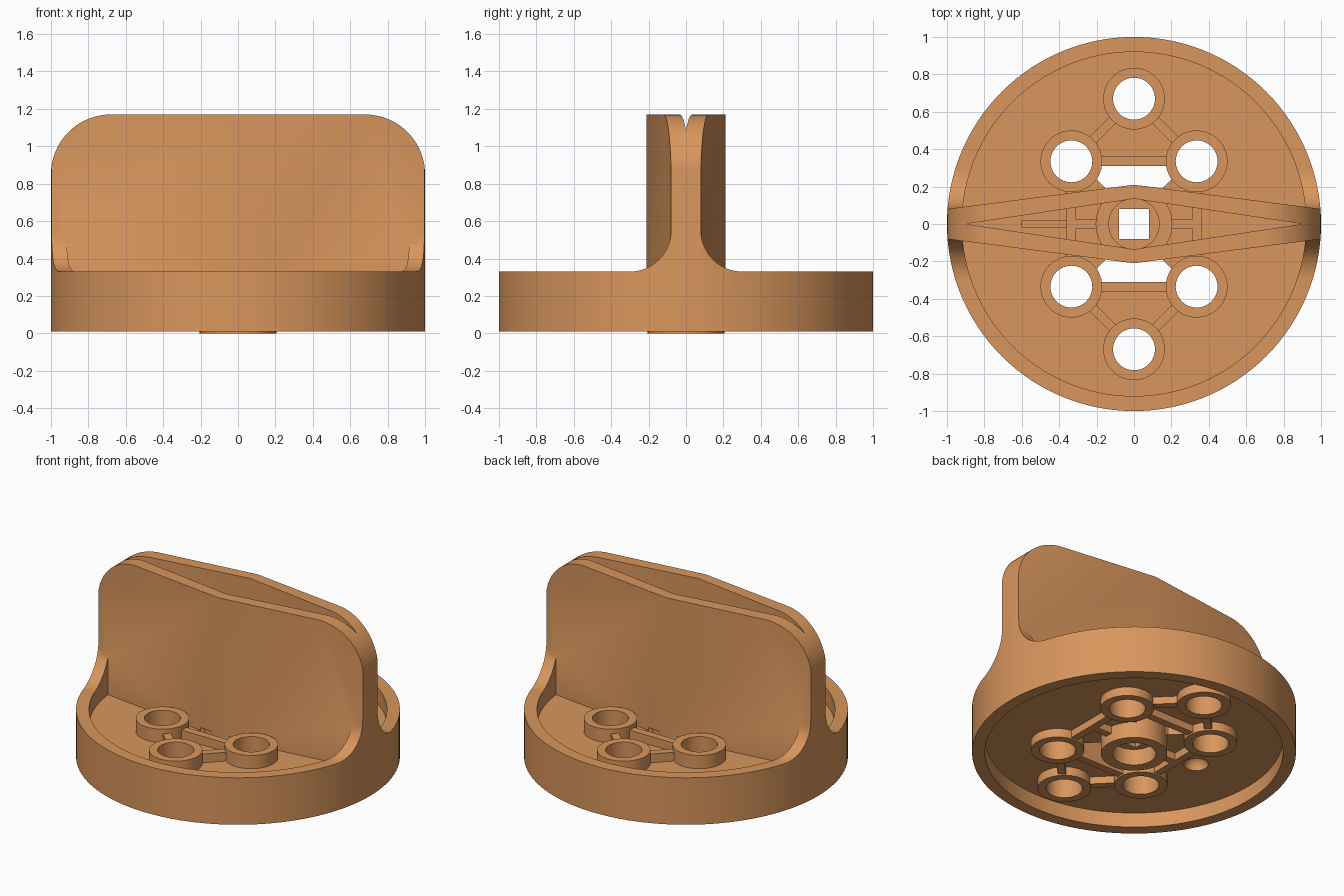
import bpy, bmesh
from math import pi, cos, sin, radians, atan2, hypot
from mathutils import Vector

if "Cube" in bpy.data.objects:
    bpy.data.objects.remove(bpy.data.objects["Cube"])

clay = bpy.data.materials.new("orange_plastic")
clay.use_nodes = True
clay.diffuse_color = (0.69, 0.305, 0.109, 1)
clay.node_tree.nodes["Principled BSDF"].inputs["Base Color"].default_value = clay.diffuse_color

FLOOR_LOW, FLOOR_TOP = 0.11, 0.22
RIM_TOP, TOP = 0.33, 1.17


def prism(name, points, lo, hi, axis="z"):
    """Extrude a 2D outline along one axis."""
    place = {"x": lambda a, b, h: (h, a, b),
             "y": lambda a, b, h: (a, h, b),
             "z": lambda a, b, h: (a, b, h)}[axis]
    bm = bmesh.new()
    face = bm.faces.new([bm.verts.new(place(a, b, lo)) for a, b in points])
    grown = bmesh.ops.extrude_face_region(bm, geom=[face])["geom"]
    shift = Vector(place(0, 0, hi - lo))
    bmesh.ops.translate(bm, vec=shift, verts=[v for v in grown if isinstance(v, bmesh.types.BMVert)])
    bmesh.ops.recalc_face_normals(bm, faces=bm.faces[:])
    mesh = bpy.data.meshes.new(name)
    bm.to_mesh(mesh)
    bm.free()
    mesh.materials.append(clay)
    obj = bpy.data.objects.new(name, mesh)
    bpy.context.collection.objects.link(obj)
    return obj


def arc(cx, cy, r, start, end, steps=16):
    angles = [radians(start + (end - start) * i / steps) for i in range(steps + 1)]
    return [(cx + r * cos(a), cy + r * sin(a)) for a in angles]


def disc(name, r, lo, hi, x=0, y=0, sides=48):
    return prism(name, arc(x, y, r, 0, 360, sides)[:-1], lo, hi)


def block(name, x, y, half_x, half_y, lo, hi):
    return prism(name, [(x - half_x, y - half_y), (x + half_x, y - half_y),
                        (x + half_x, y + half_y), (x - half_x, y + half_y)], lo, hi)


def combine(obj, other, operation):
    """Apply a boolean and discard the second shape."""
    mod = obj.modifiers.new(operation, "BOOLEAN")
    mod.operation, mod.solver, mod.object = operation, "EXACT", other
    bpy.context.view_layer.objects.active = obj
    bpy.ops.object.modifier_apply(modifier=mod.name)
    bpy.data.objects.remove(other)


def diamond(name, mid, tip_x, tip, lo, hi):
    pts = [(tip_x, tip), (0, mid), (-tip_x, tip), (-tip_x, -tip), (0, -mid), (tip_x, -tip)]
    return prism(name, pts, lo, hi)


def finish(obj):
    bpy.ops.object.select_all(action="DESELECT")
    obj.select_set(True)
    bpy.context.view_layer.objects.active = obj
    bpy.ops.object.shade_smooth_by_angle(angle=radians(25))


# Round cup whose rim sweeps up into the ends of the grip
body = disc("knob_body", 1, 0.01, 1.3, sides=128)
half = [(1.1, -0.1), (1.1, RIM_TOP)] + arc(0.3, 0.55, 0.22, 270, 180) + [(0.079, 1.5)]
sweep = half + [(-y, z) for y, z in reversed(half)]
combine(body, prism("sweep", sweep, -1.2, 1.2, "x"), "INTERSECT")
combine(body, disc("upper_recess", 0.92, FLOOR_TOP, 2, sides=128), "DIFFERENCE")
combine(body, disc("lower_recess", 0.92, -1, FLOOR_LOW, sides=128), "DIFFERENCE")

# Tapered grip with rounded shoulders
grip = diamond("grip", 0.21, 1.05, 0.0735, 0.16, 1.4)
combine(grip, disc("grip_limit", 0.999, 0, 2, sides=128), "INTERSECT")
combine(body, grip, "UNION")
shoulder = [(1.01, -0.1)] + arc(0.68, 0.85, 0.32, 0, 90, 20)
shoulder.insert(1, (1.01, 0.85))
outline = shoulder + [(-x, z) for x, z in reversed(shoulder)]
combine(body, prism("shoulders", outline, -2, 2, "y"), "INTERSECT")

# Hollow inside the grip
hollow = prism("hollow", [(0.9, 0), (0, 0.135), (-0.9, 0), (0, -0.135)], FLOOR_TOP, 2)
combine(body, hollow, "DIFFERENCE")

# Floor windows, pointer slot, dimple and square shaft hole
for s in (1, -1):
    window = [(-0.17, 0.315), (0.17, 0.315), (0.2, 0.24), (0.13, 0.17), (-0.13, 0.17), (-0.2, 0.24)]
    combine(body, prism("window", [(x, s * y) for x, y in window], 0, FLOOR_TOP + 0.02), "DIFFERENCE")
combine(body, block("slot", -0.48, 0, 0.12, 0.02, 0.19, 0.3), "DIFFERENCE")
combine(body, block("shaft_hole", 0, 0, 0.08, 0.08, 0, 0.3), "DIFFERENCE")
bpy.ops.mesh.primitive_uv_sphere_add(segments=24, ring_count=12, radius=0.075, location=(-0.5, 0, FLOOR_LOW))
combine(body, bpy.context.object, "DIFFERENCE")

# Hub tube around the shaft
hub = disc("hub", 0.205, 0, 0.3)
combine(hub, disc("hub_bore", 0.135, -1, 1), "DIFFERENCE")

# Six bosses joined by a web of ribs
D = 0.335
posts = [(0, 2 * D), (D, D), (D, -D), (0, -2 * D), (-D, -D), (-D, D)]


def rib(a, b):
    dx, dy = b[0] - a[0], b[1] - a[1]
    n = Vector((-dy, dx)) / hypot(dx, dy) * 0.025
    pts = [(a[0] + n.x, a[1] + n.y), (b[0] + n.x, b[1] + n.y),
           (b[0] - n.x, b[1] - n.y), (a[0] - n.x, a[1] - n.y)]
    return prism("rib", pts, 0.06, 0.28)


web = disc("boss_web", 0.165, 0.05, 0.31, *posts[0])
for p in posts[1:]:
    combine(web, disc("boss", 0.165, 0.05, 0.31, *p), "UNION")
links = list(zip(posts, posts[1:] + posts[:1])) + [(posts[1], posts[5]), (posts[2], posts[4])]
links += [((s * 0.19, 0), (s * D, 0)) for s in (1, -1)]
for a, b in links:
    combine(web, rib(a, b), "UNION")
for p in posts:
    for target in (web, body):
        combine(target, disc("bolt_hole", 0.112, -1, 0.6, *p), "DIFFERENCE")

for part in (body, hub, web):
    finish(part)
